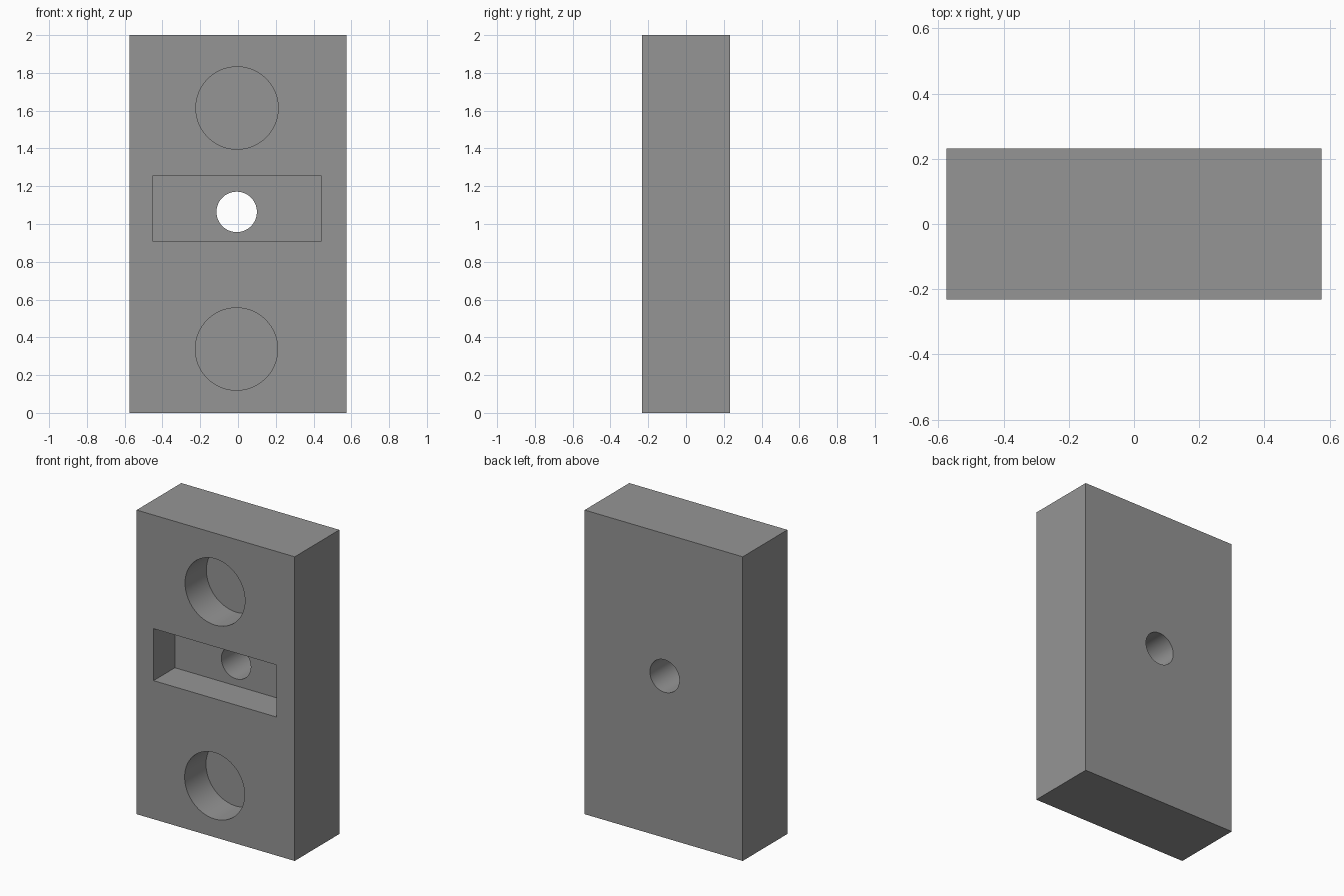
import bpy
import math

if "Cube" in bpy.data.objects:
    bpy.data.objects.remove(bpy.data.objects["Cube"])

grey = bpy.data.materials.new("mid_grey")
grey.diffuse_color = (0.30, 0.30, 0.30, 1)
grey.use_nodes = True
grey.node_tree.nodes["Principled BSDF"].inputs["Base Color"].default_value = grey.diffuse_color

FRONT, BACK = -0.232, 0.232
POCKET_FLOOR = -0.01


def box(name, x0, x1, y0, y1, z0, z1):
    bpy.ops.mesh.primitive_cube_add(
        size=1, location=((x0 + x1) / 2, (y0 + y1) / 2, (z0 + z1) / 2))
    ob = bpy.context.object
    ob.name = name
    ob.scale = (x1 - x0, y1 - y0, z1 - z0)
    bpy.ops.object.transform_apply(location=False, rotation=False, scale=True)
    ob.data.materials.append(grey)
    return ob


def bore(name, x, z, radius, y0, y1):
    bpy.ops.mesh.primitive_cylinder_add(
        vertices=96, radius=radius, depth=y1 - y0,
        location=(x, (y0 + y1) / 2, z), rotation=(math.pi / 2, 0, 0))
    ob = bpy.context.object
    ob.name = name
    ob.data.materials.append(grey)
    return ob


# Main slab
block = box("block", -0.575, 0.575, FRONT, BACK, 0, 2)

# Two blind round pockets, a rectangular slot and a through hole
cutters = [
    bore("upper_pocket_cutter", -0.005, 1.614, 0.218, FRONT - 0.1, POCKET_FLOOR),
    bore("lower_pocket_cutter", -0.008, 0.338, 0.218, FRONT - 0.1, POCKET_FLOOR),
    box("slot_cutter", -0.452, 0.441, FRONT - 0.1, POCKET_FLOOR, 0.911, 1.253),
    bore("through_hole_cutter", -0.007, 1.064, 0.107, FRONT - 0.2, BACK + 0.1),
]
bpy.ops.object.select_all(action='DESELECT')
block.select_set(True)
bpy.context.view_layer.objects.active = block
for cutter in cutters:
    mod = block.modifiers.new(cutter.name, 'BOOLEAN')
    mod.operation = 'DIFFERENCE'
    mod.solver = 'EXACT'
    mod.object = cutter
    bpy.ops.object.modifier_apply(modifier=mod.name)
for cutter in cutters:
    bpy.data.objects.remove(cutter, do_unlink=True)

# Smooth bore walls, sharp edges
bpy.ops.object.shade_smooth_by_angle(angle=math.radians(30))
